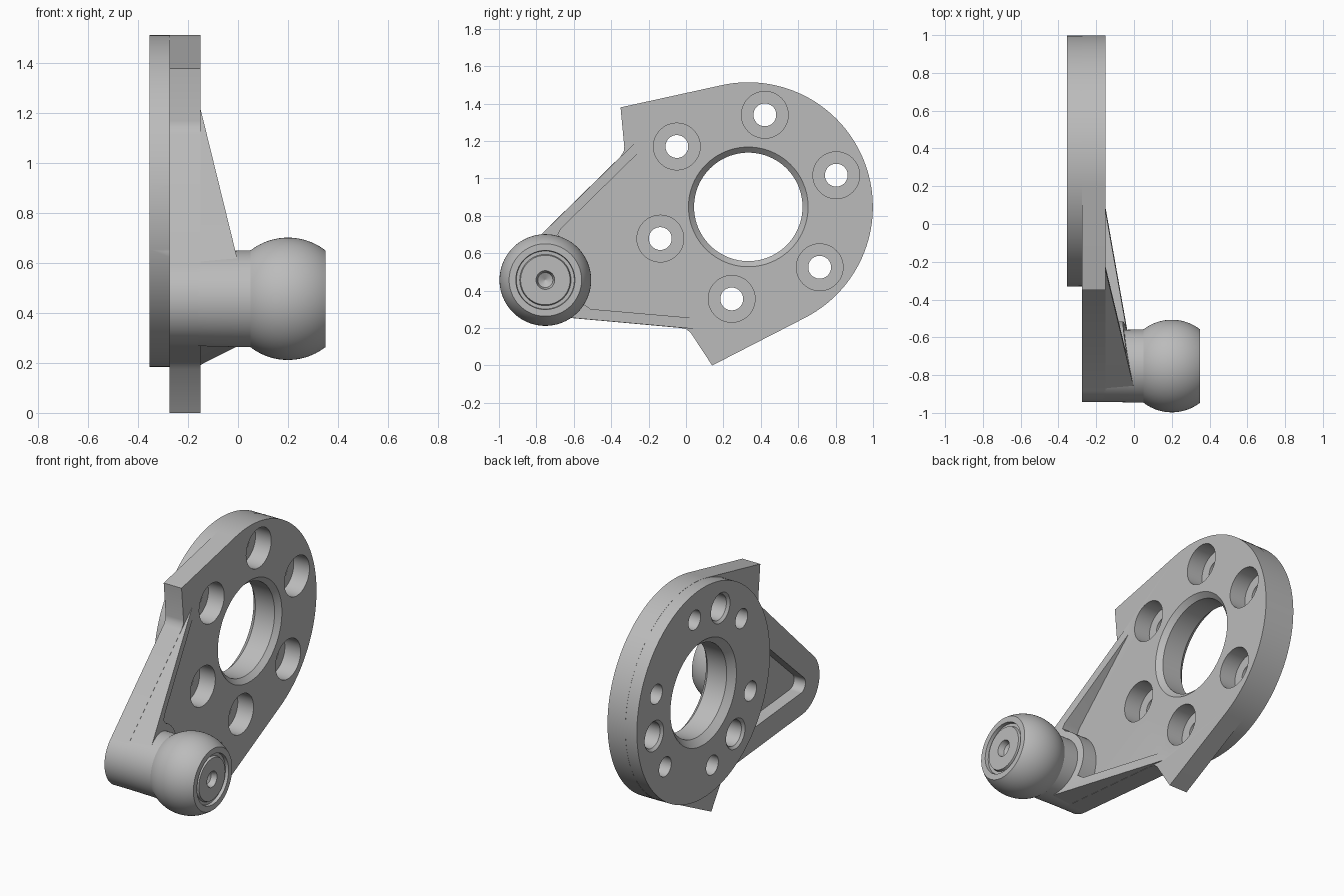
import bpy, bmesh, math
from mathutils import Vector

cube = bpy.data.objects.get("Cube")
if cube:
    bpy.data.objects.remove(cube, do_unlink=True)

GREY = (0.5, 0.5, 0.5, 1)
mat = bpy.data.materials.new("satin grey metal")
mat.use_nodes = True
mat.diffuse_color = GREY
mat.node_tree.nodes["Principled BSDF"].inputs["Base Color"].default_value = GREY

HUB = (0.333, 0.848)     # disc centre in y, z
POST = (-0.752, 0.457)   # ball post centre in y, z
BACK, MID, FACE = -0.355, -0.275, -0.15


def finish(bm, name):
    bmesh.ops.recalc_face_normals(bm, faces=bm.faces[:])
    mesh = bpy.data.meshes.new(name)
    bm.to_mesh(mesh)
    bm.free()
    mesh.materials.append(mat)
    obj = bpy.data.objects.new(name, mesh)
    bpy.context.collection.objects.link(obj)
    return obj


def arc(centre, r, a, b, n):
    """Points in y, z along an arc, angles in degrees."""
    angles = [math.radians(a + (b - a) * i / n) for i in range(n + 1)]
    return [(centre[0] + r * math.cos(t), centre[1] + r * math.sin(t)) for t in angles]


def lathe(name, centre, profile, n=64):
    """Solid of revolution about x from (x, radius) pairs."""
    bm = bmesh.new()
    rings = []
    for x, r in profile:
        rings.append([bm.verts.new((x, y, z)) for y, z in arc(centre, r, 0, 360, n)[:-1]])
    for low, high in zip(rings, rings[1:]):
        for i in range(n):
            j = (i + 1) % n
            bm.faces.new((low[i], low[j], high[j], high[i]))
    bm.faces.new(rings[0])
    bm.faces.new(rings[-1])
    return finish(bm, name)


def prism(name, outline, x0, x1, cut=None):
    """Extrude a y, z outline along x, optionally trimmed by a plane."""
    bm = bmesh.new()
    face = bm.faces.new([bm.verts.new((x0, y, z)) for y, z in outline])
    ext = bmesh.ops.extrude_face_region(bm, geom=[face])
    top = [v for v in ext["geom"] if isinstance(v, bmesh.types.BMVert)]
    bmesh.ops.translate(bm, verts=top, vec=(x1 - x0, 0, 0))
    if cut:
        geom = bm.verts[:] + bm.edges[:] + bm.faces[:]
        res = bmesh.ops.bisect_plane(bm, geom=geom, plane_co=cut[0], plane_no=cut[1],
                                     clear_outer=True)
        edges = [e for e in res["geom_cut"] if isinstance(e, bmesh.types.BMEdge)]
        bmesh.ops.contextual_create(bm, geom=edges)
    return finish(bm, name)


def boolean(target, tool, operation):
    mod = target.modifiers.new(operation.lower(), "BOOLEAN")
    mod.operation, mod.solver, mod.object = operation, "EXACT", tool
    bpy.context.view_layer.objects.active = target
    bpy.ops.object.modifier_apply(modifier=mod.name)
    bpy.data.objects.remove(tool, do_unlink=True)


# Mounting plate with the arm in one outline
outline = arc(HUB, 0.666, -62.5, 102.4, 60)
outline += [(-0.35, 1.38), (-0.33, 1.17), (-0.333, 1.145), (-0.35, 1.117)]
outline += arc(POST, 0.19, 134.3, 265, 24)
outline += [(-0.03, 0.201), (0.0, 0.195), (0.025, 0.175), (0.14, 0.0)]
plate = prism("mounting_plate", outline, MID, FACE)

# Raised disc behind the plate
boolean(plate, lathe("disc", HUB, [(BACK, 0.665), (MID + 0.03, 0.665)], 128), "UNION")

# Tapering ribs along both arm edges, trimmed by a sloping plane
ribs = [(-0.2, 1.262)] + arc(POST, 0.189, 134.3, 265, 24) + [(0.12, 0.189)]
ribs += [(0.12, 0.247), (-0.51, 0.302)]
ribs += arc(POST, 0.235, -32, 68, 14)
ribs += [(-0.685, 0.70), (-0.67, 0.73), (-0.16, 1.23)]
slope = Vector((1, 0.192 * 0.952, 0.192 * 0.305))
wedge = prism("ribs", ribs, MID + 0.05, 0.0, ((FACE, -0.24, 1.2), slope))
boolean(plate, wedge, "UNION")

# Triangular weight-saving pocket on the back of the arm
pocket = arc(POST, 0.05, 134.3, 265, 12)
pocket += [(-0.3, 0.367), (-0.3, 0.89), (-0.33, 0.91)]
boolean(plate, prism("pocket", pocket, MID - 0.02, -0.195), "DIFFERENCE")
boolean(plate, lathe("disc_refill", HUB, [(BACK + 0.002, 0.664), (-0.17, 0.664)], 128), "UNION")

# Centre bore, chamfered on both sides
bore = [(BACK - 0.05, 0.33), (BACK, 0.33), (BACK + 0.04, 0.29),
        (FACE - 0.03, 0.29), (FACE, 0.32), (FACE + 0.1, 0.32)]
boolean(plate, lathe("bore", HUB, bore, 96), "DIFFERENCE")

# Six counterbored bolt holes
for i in range(6):
    centre = arc(HUB, 0.5, 19.8 + 60 * i, 0, 1)[0]
    hole = [(BACK - 0.05, 0.061), (-0.26, 0.061), (-0.26, 0.125), (0.1, 0.125)]
    boolean(plate, lathe("bolt_hole", centre, hole, 48), "DIFFERENCE")

# Three blind dowel holes on the back
for i in range(3):
    centre = arc(HUB, 0.5, 110 + 120 * i, 0, 1)[0]
    hole = [(BACK - 0.05, 0.095), (BACK, 0.095), (BACK + 0.015, 0.08), (BACK + 0.12, 0.08)]
    boolean(plate, lathe("dowel_hole", centre, hole, 40), "DIFFERENCE")

# Ball stud: post, truncated ball and recessed pin end
ball = []
for i in range(25):
    x = -0.15 + 0.3 * i / 24
    ball.append((0.2 + x, math.sqrt(0.245 ** 2 - x * x)))
profile = [(-0.18, 0.1895)] + ball
profile += [(0.35, 0.158), (0.33, 0.155), (0.33, 0.137), (0.345, 0.132),
            (0.345, 0.05), (0.31, 0.04), (0.29, 0.002)]
stud = lathe("ball_stud", POST, profile, 96)

# Smooth curved walls while keeping machined edges crisp
bpy.ops.object.select_all(action="DESELECT")
for obj in (plate, stud):
    obj.select_set(True)
bpy.context.view_layer.objects.active = plate
bpy.ops.object.shade_smooth_by_angle(angle=math.radians(25))
